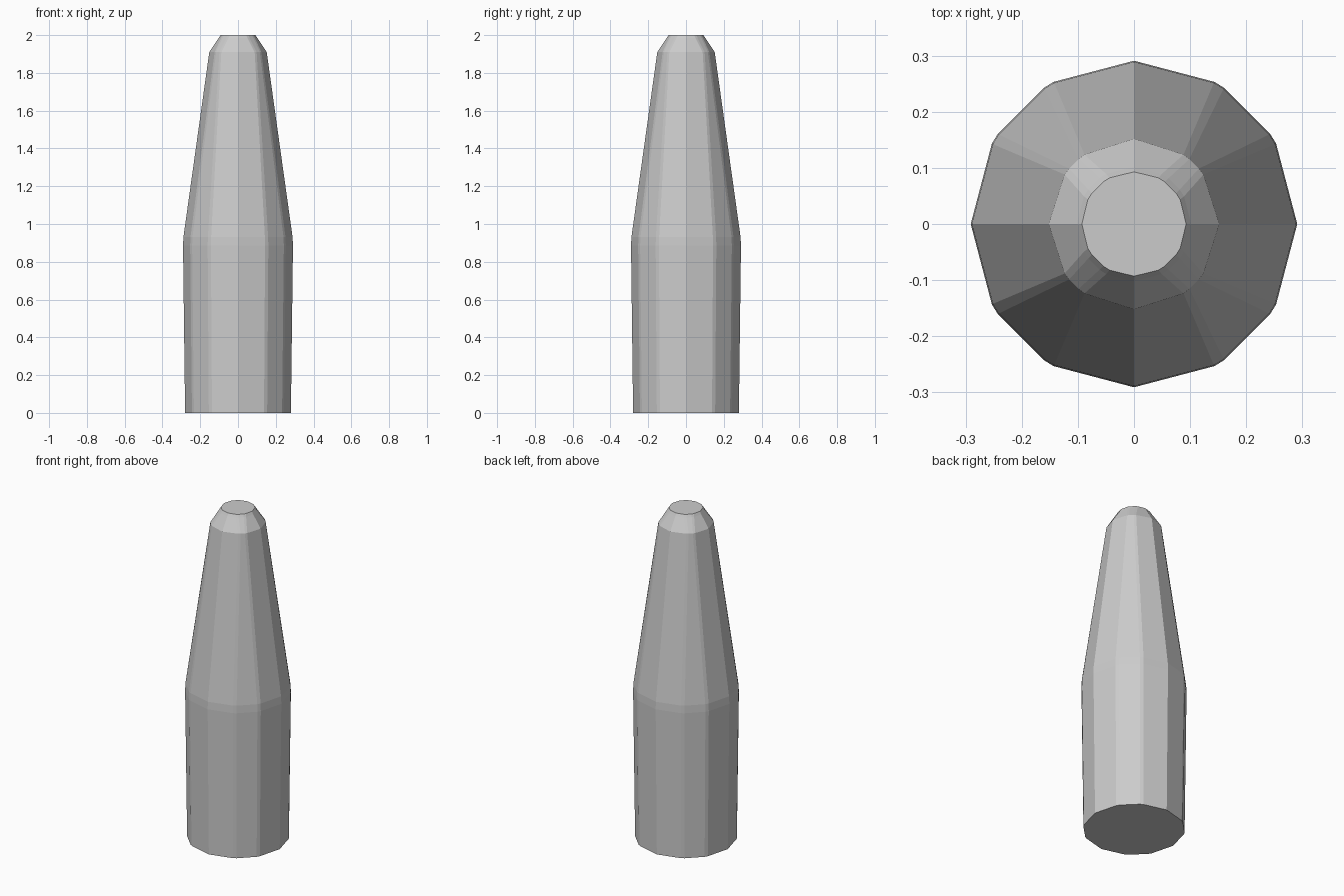
import bpy, bmesh
from math import radians, sin, cos

cube = bpy.data.objects.get("Cube")
if cube:
    bpy.data.objects.remove(cube, do_unlink=True)

grey = bpy.data.materials.new("plain grey")
grey.use_nodes = True
grey.diffuse_color = (0.6, 0.6, 0.6, 1)
grey.node_tree.nodes["Principled BSDF"].inputs["Base Color"].default_value = (0.6, 0.6, 0.6, 1)

# Rings from base to tip: height, radius, corner angle, half width of the corner bevel
RINGS = [
    (0.0, 0.28, 31.5, 2),
    (0.885, 0.291, 31.5, 2),
    (0.93, 0.289, 31.5, 2),
    (1.91, 0.152, 38, 2.5),
    (1.985, 0.102, 33, 4),
    (2.0, 0.093, 32, 4),
]


def ring_angles(corner, half):
    """One ridge and four bevelled corner points per quarter turn."""
    quarter = [0, corner - half, corner + half, 90 - corner - half, 90 - corner + half]
    return [radians(turn * 90 + a) for turn in range(4) for a in quarter]


# Tapered faceted body
bm = bmesh.new()
rings = [
    [bm.verts.new((r * cos(a), r * sin(a), z)) for a in ring_angles(corner, half)]
    for z, r, corner, half in RINGS
]
for low, high in zip(rings, rings[1:]):
    for i in range(len(low)):
        j = (i + 1) % len(low)
        bm.faces.new((low[i], low[j], high[j], high[i]))

# Flat base and tip
bm.faces.new(rings[0][::-1])
bm.faces.new(rings[-1])

mesh = bpy.data.meshes.new("tapered_body")
bm.to_mesh(mesh)
bm.free()
mesh.materials.append(grey)
body = bpy.data.objects.new("tapered_body", mesh)
bpy.context.collection.objects.link(body)
